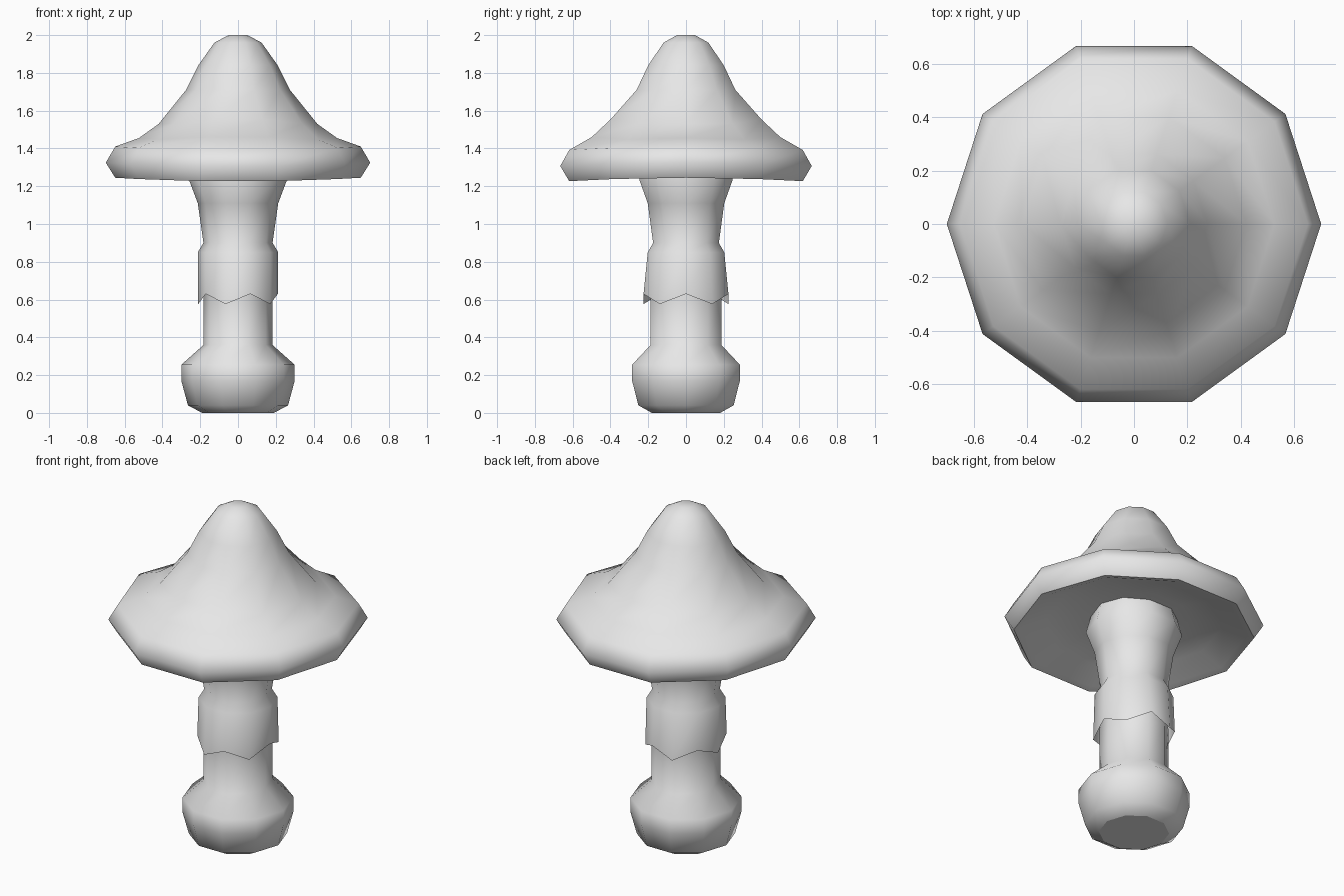
import bpy, bmesh
from math import cos, sin, pi

SIDES = 10

old = bpy.data.objects.get("Cube")
if old:
    bpy.data.objects.remove(old)

grey = bpy.data.materials.new("light_grey")
grey.use_nodes = True
colour = (0.8, 0.8, 0.8, 1)
grey.diffuse_color = colour
grey.node_tree.nodes["Principled BSDF"].inputs["Base Color"].default_value = colour


def lathe(name, profile, shape=None, cap_start=False, cap_end=False):
    """Ten-sided smooth turned part; shape may adjust each ring point."""
    bm = bmesh.new()
    rings = []
    for level, (r, z) in enumerate(profile):
        ring = []
        for k in range(SIDES):
            a = 2 * pi * k / SIDES
            p = (r * cos(a), r * sin(a), z)
            ring.append(bm.verts.new(shape(level, k, a, *p) if shape else p))
        rings.append(ring)
    for low, high in zip(rings, rings[1:]):
        for k in range(SIDES):
            n = (k + 1) % SIDES
            bm.faces.new((low[k], low[n], high[n], high[k])).smooth = True
    if cap_start:
        bm.faces.new(rings[0][::-1]).smooth = False
        for v in rings[0]:
            for e in v.link_edges:
                if e.other_vert(v) in rings[0]:
                    e.smooth = False
    if cap_end:
        bm.faces.new(rings[-1]).smooth = True
    mesh = bpy.data.meshes.new(name)
    bm.to_mesh(mesh)
    bm.free()
    mesh.materials.append(grey)
    obj = bpy.data.objects.new(name, mesh)
    bpy.context.collection.objects.link(obj)
    return obj


# Cap: the rim droops slightly to front and back, the slope dips at the sides
def droop(level, k, a, x, y, z):
    return x, y, z - 0.02 * sin(a) ** 2


def cap_shape(level, k, a, x, y, z):
    if level < 3:
        return droop(level, k, a, x, y, z)
    if level == 3:
        z += 0.01 * sin(a) ** 2 - 0.012 * sin(2 * a) ** 2
    elif level == 4:
        z += 0.03 * sin(a) ** 2 - 0.01 * sin(2 * a) ** 2
    return x, y, z


lathe("cap", [(0.65, 1.245), (0.70, 1.325), (0.65, 1.41), (0.525, 1.455),
              (0.42, 1.53), (0.275, 1.71), (0.21, 1.84), (0.125, 1.96),
              (0.05, 2.0)], cap_shape, cap_end=True)

# Hollow underside of the cap
lathe("cap_underside", [(0.10, 1.34), (0.30, 1.34), (0.48, 1.31),
                        (0.61, 1.255), (0.65, 1.245)], droop, cap_start=True)


# Lower stem with its bulb
def stem_shape(level, k, a, x, y, z):
    return x, y * (1.08 if level > 3 else 1), z


lathe("stem_and_bulb", [(0.19, 0.0), (0.265, 0.04), (0.30, 0.17), (0.30, 0.255),
                        (0.182, 0.36), (0.182, 0.60), (0.17, 0.88)],
      stem_shape, cap_start=True)


# Upper stem ending in a zigzag skirt
def skirt_shape(level, k, a, x, y, z):
    if level == 0:
        y *= 1.12
        z += 0.027 if k % 2 == 0 else -0.027
    return x, y, z


lathe("upper_stem_skirt", [(0.211, 0.603), (0.213, 0.85), (0.183, 0.90),
                           (0.213, 1.11), (0.26, 1.235), (0.23, 1.35)], skirt_shape)
